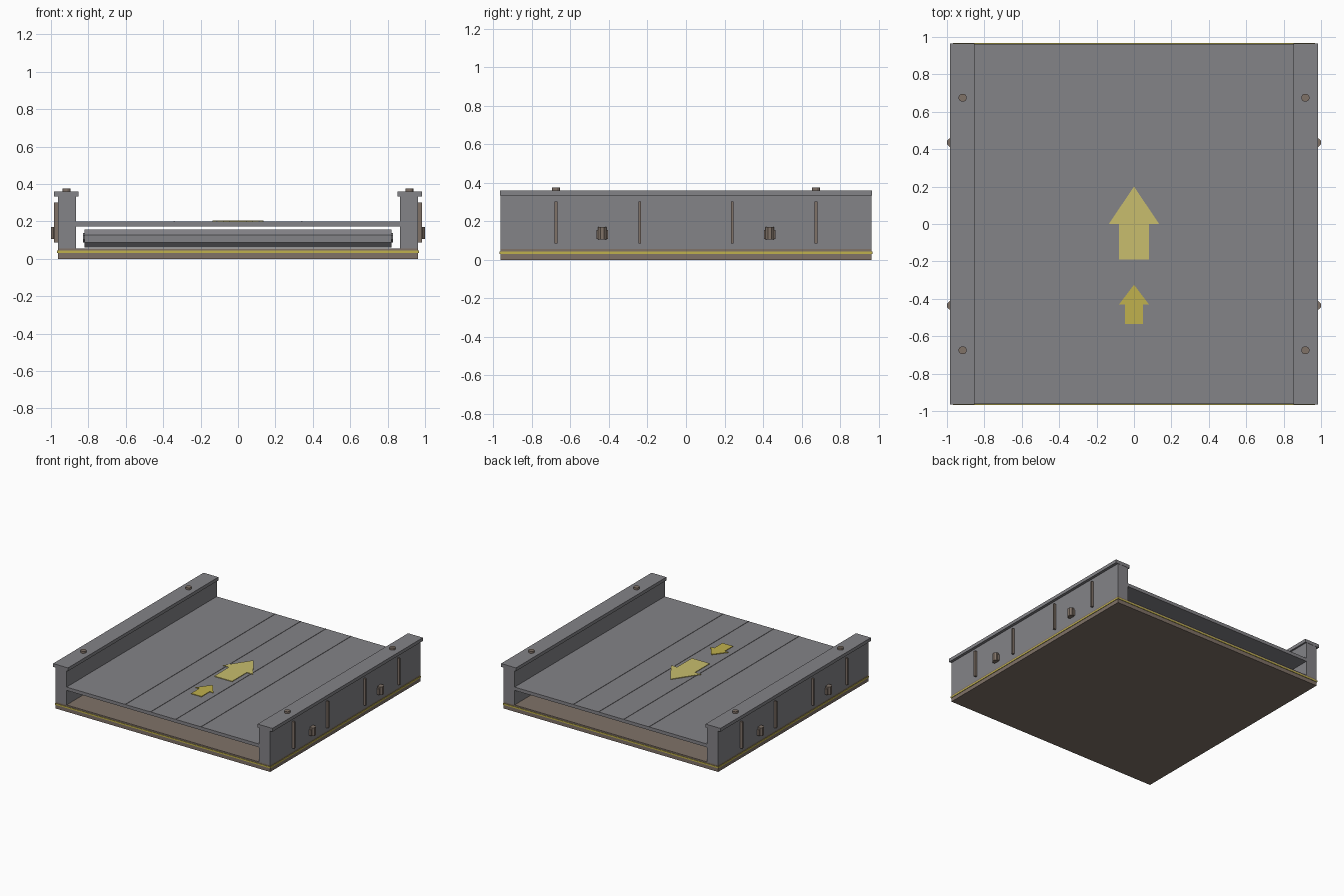
import bpy, bmesh, math
from mathutils import Matrix

if "Cube" in bpy.data.objects:
    bpy.data.objects.remove(bpy.data.objects["Cube"])


def material(name, rgb):
    m = bpy.data.materials.new(name)
    m.diffuse_color = (*rgb, 1)
    m.use_nodes = True
    m.node_tree.nodes["Principled BSDF"].inputs["Base Color"].default_value = m.diffuse_color
    return m


GREY = material("steel grey", (0.23, 0.227, 0.243))
BROWN = material("brown metal", (0.215, 0.168, 0.137))
YELLOW = material("stripe yellow", (0.53, 0.44, 0.075))
PALE = material("pale yellow", (0.58, 0.51, 0.155))


def finish(name, bm, mat):
    bmesh.ops.recalc_face_normals(bm, faces=bm.faces)
    me = bpy.data.meshes.new(name)
    bm.to_mesh(me)
    bm.free()
    me.materials.append(mat)
    ob = bpy.data.objects.new(name, me)
    bpy.context.collection.objects.link(ob)
    return ob


def box(name, x, y, z, mat):
    """Box from (min, max) pairs on each axis."""
    bm = bmesh.new()
    size = [b - a for a, b in (x, y, z)]
    mid = [(a + b) / 2 for a, b in (x, y, z)]
    bmesh.ops.create_cube(bm, size=1, matrix=Matrix.Translation(mid) @ Matrix.Diagonal((*size, 1)))
    return finish(name, bm, mat)


def cylinder(name, center, radius, depth, sides, mat, axis="Z"):
    bm = bmesh.new()
    turn = Matrix.Rotation(math.pi / 2, 4, "Y") if axis == "X" else Matrix()
    flat = Matrix.Rotation(math.pi / sides, 4, "Z")
    bmesh.ops.create_cone(bm, cap_ends=True, segments=sides, radius1=radius, radius2=radius,
                          depth=depth, matrix=Matrix.Translation(center) @ turn @ flat)
    return finish(name, bm, mat)


def arrow(name, tip, neck, tail, head_w, shaft_w, z, mat):
    """Thin arrow plate pointing along +y."""
    half = [(shaft_w, tail), (shaft_w, neck), (head_w, neck)]
    outline = half + [(0, tip)] + [(-x, y) for x, y in reversed(half)]
    bm = bmesh.new()
    face = bm.faces.new([bm.verts.new((x, y, z)) for x, y in outline])
    ext = bmesh.ops.extrude_face_region(bm, geom=[face])
    verts = [g for g in ext["geom"] if isinstance(g, bmesh.types.BMVert)]
    bmesh.ops.translate(bm, verts=verts, vec=(0, 0, 0.006))
    return finish(name, bm, mat)


L = 0.963

# Base slab with a yellow band around its edge
box("base", (-L, L), (-L, L), (0, 0.055), BROWN)
for s in (-1, 1):
    a, b = sorted((s * (L - 0.01), s * (L + 0.004)))
    box("base_stripe_side", (a, b), (-L - 0.004, L + 0.004), (0.031, 0.043), YELLOW)
    box("base_stripe_end", (-L + 0.01, L - 0.01), (a, b), (0.031, 0.043), YELLOW)

# Belt with thin lengthwise seams and direction arrows
box("belt", (-0.87, 0.87), (-L, L), (0.173, 0.2), GREY)
for x in (-0.34, -0.113, 0.113, 0.34):
    box("belt_seam", (x - 0.004, x + 0.004), (-L, L), (0.198, 0.203), GREY)
arrow("large_arrow", 0.2, 0.0, -0.19, 0.135, 0.08, 0.199, PALE)
arrow("small_arrow", -0.325, -0.43, -0.535, 0.08, 0.047, 0.199, YELLOW)

# Octagonal rollers under the belt, with short end pins
for i in range(5):
    y = -0.72 + i * 0.36
    cylinder("roller", (0, y, 0.108), 0.052, 1.64, 8, GREY, "X")
    cylinder("roller_pin", (0, y, 0.113), 0.027, 1.66, 8, GREY, "X")

# Side rails, caps and fittings
for s in (-1, 1):
    def span(a, b):
        return tuple(sorted((s * a, s * b)))
    box("side_rail", span(0.865, L), (-L, L), (0.055, 0.336), GREY)
    box("rail_cap", span(0.852, 0.985), (-L - 0.002, L + 0.002), (0.333, 0.36), GREY)
    for y in (-0.675, -0.24, 0.24, 0.675):
        box("side_rib", span(0.955, 0.983), (y - 0.007, y + 0.007), (0.086, 0.302), BROWN)
    for y in (-0.675, 0.675):
        cylinder("cap_bolt", (s * 0.916, y, 0.366), 0.022, 0.02, 12, BROWN)
    for y in (-0.435, 0.435):
        box("latch_plate", span(0.955, 0.983), (y - 0.03, y + 0.03), (0.107, 0.155), BROWN)
        cylinder("latch_pin", (s * 0.977, y, 0.138), 0.025, 0.066, 8, BROWN)
